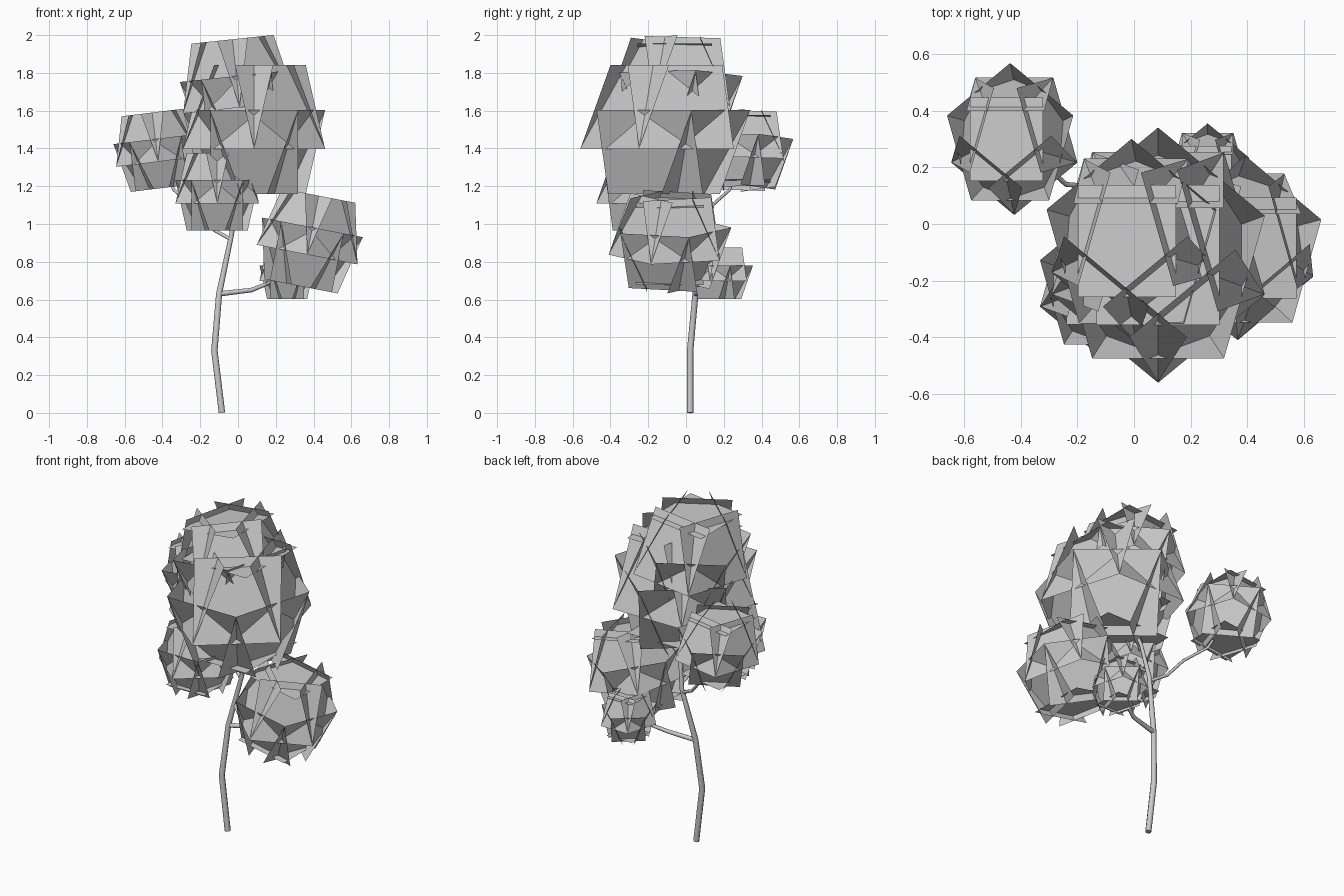
import bpy, bmesh
from math import radians, cos, sin
from mathutils import Vector, Matrix

if "Cube" in bpy.data.objects:
    bpy.data.objects.remove(bpy.data.objects["Cube"])


def leaf_cluster(name, center, k, tilt, height=0.97):
    """Twelve overlapping square cards facing outward like a dodecahedron."""
    bm = bmesh.new()

    def card(mid, u, v):
        bm.faces.new([bm.verts.new(mid + u * a + v * b)
                      for a, b in ((-1, -1), (1, -1), (1, 1), (-1, 1))])

    for s in (1, -1):
        # top or bottom card
        card(Vector((0, 0, 0.68 * s)), Vector((0.55 * s, 0, 0)), Vector((0, 0.55, 0)))
        for i in range(5):                         # upper or lower ring
            a = radians(90 * s + 72 * i)
            out = Vector((cos(a), sin(a), 0))
            side = Vector((-sin(a), cos(a), 0))
            card(out * 0.59 + Vector((0, 0, 0.28 * s)), side * 0.585,
                 out * -0.22 * s + Vector((0, 0, 0.52)))
    bm.transform(Matrix.Translation(center)
                 @ Matrix.Rotation(radians(tilt), 4, 'Y')
                 @ Matrix.Diagonal((0.88 * k, k, height * k, 1)))
    mesh = bpy.data.meshes.new(name)
    bm.to_mesh(mesh)
    bm.free()
    bpy.context.collection.objects.link(bpy.data.objects.new(name, mesh))


def limb(name, points):
    """Tapered eight-sided tube through (x, y, z, radius) points."""
    curve = bpy.data.curves.new(name, 'CURVE')
    curve.dimensions = '3D'
    curve.bevel_depth = 1.0
    curve.bevel_resolution = 2
    curve.use_fill_caps = True
    spline = curve.splines.new('POLY')
    spline.points.add(len(points) - 1)
    for p, (x, y, z, r) in zip(spline.points, points):
        p.co = (x, y, z, 1)
        p.radius = r
    spline.use_smooth = True
    bpy.context.collection.objects.link(bpy.data.objects.new(name, curve))


# Trunk and branches
limb("trunk", [(-.085, .022, 0, .017), (-.125, .022, .33, .017),
               (-.10, .05, .63, .016), (-.035, .09, .94, .013),
               (.0, .06, 1.15, .010), (.06, -.06, 1.5, .006)])
limb("low_branch", [(-.10, .05, .63, .014), (.07, .08, .65, .012),
                    (.17, .13, .69, .010), (.26, .18, .73, .006)])
limb("right_branch", [(.15, .12, .68, .009), (.28, .02, .76, .008),
                      (.38, -.08, .90, .005)])
limb("left_branch", [(-.04, .085, .92, .010), (-.13, .13, .97, .009),
                     (-.24, .14, 1.10, .009), (-.34, .23, 1.18, .008),
                     (-.42, .30, 1.36, .005)])
limb("front_branch", [(-.03, .09, .97, .009), (-.08, -.05, 1.08, .008),
                      (-.11, -.2, 1.17, .005)])

# Foliage
leaf_cluster("crown_top_leaves", (0.0, -.06, 1.70), .36, -6)
leaf_cluster("crown_main_leaves", (.085, -.11, 1.50), .45, 0, .95)
leaf_cluster("left_leaves", (-.43, .30, 1.39), .268, -7, .94)
leaf_cluster("right_leaves", (.38, -.085, .91), .325, 11, .94)
leaf_cluster("front_leaves", (-.11, -.21, 1.17), .265, 0)
leaf_cluster("small_low_leaves", (.26, .18, .74), .175, 0)
